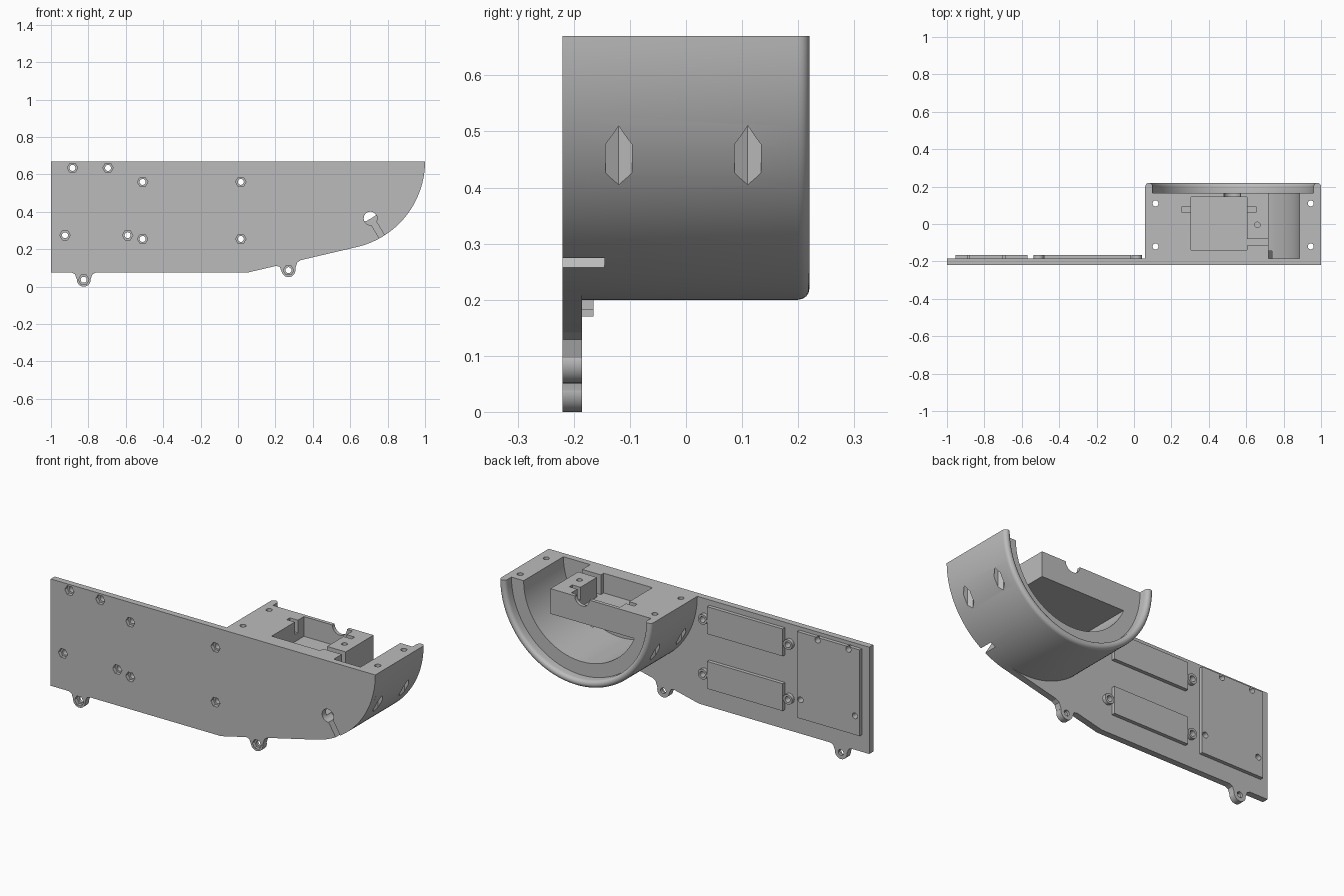
import bpy, bmesh
from math import sin, cos, pi, radians
from mathutils import Vector

cube = bpy.data.objects.get("Cube")
if cube:
    bpy.data.objects.remove(cube, do_unlink=True)

grey = bpy.data.materials.new("plain grey")
grey.use_nodes = True
GREY = (0.5, 0.5, 0.5, 1)
grey.diffuse_color = GREY
grey.node_tree.nodes["Principled BSDF"].inputs["Base Color"].default_value = GREY

CX, TOP = 0.53, 0.67           # cradle axis
R_OUT, R_IN, R_LIP = 0.47, 0.355, 0.43
FRONT, BACK, PAD = -0.22, -0.185, -0.165
SHELF, RIM = 0.165, 0.22


def make(name, bm):
    bmesh.ops.recalc_face_normals(bm, faces=bm.faces)
    me = bpy.data.meshes.new(name)
    bm.to_mesh(me)
    bm.free()
    me.materials.append(grey)
    ob = bpy.data.objects.new(name, me)
    bpy.context.collection.objects.link(ob)
    return ob


def prism(name, pts, lo, hi, axis="y"):
    """Extrude a 2D outline along y (outline in x, z) or z (outline in x, y)."""
    bm = bmesh.new()
    put = (lambda p: (p[0], lo, p[1])) if axis == "y" else (lambda p: (p[0], p[1], lo))
    face = bm.faces.new([bm.verts.new(put(p)) for p in pts])
    new = bmesh.ops.extrude_face_region(bm, geom=[face])["geom"]
    step = Vector((0, hi - lo, 0)) if axis == "y" else Vector((0, 0, hi - lo))
    bmesh.ops.translate(bm, vec=step, verts=[v for v in new if isinstance(v, bmesh.types.BMVert)])
    return make(name, bm)


def ring(x, y, r, n=24):
    return [(x + r * cos(2 * pi * i / n), y + r * sin(2 * pi * i / n)) for i in range(n)]


def rect(x0, x1, y0, y1):
    return [(x0, y0), (x1, y0), (x1, y1), (x0, y1)]


def arc(x, y, r, a, b, n):
    return [(x + r * cos(radians(a + (b - a) * i / n)),
             y + r * sin(radians(a + (b - a) * i / n))) for i in range(n + 1)]


def boolean(ob, others, op="DIFFERENCE"):
    bpy.context.view_layer.objects.active = ob
    for other in others:
        mod = ob.modifiers.new("cut", "BOOLEAN")
        mod.operation, mod.solver, mod.object = op, "EXACT", other
        bpy.ops.object.modifier_apply(modifier=mod.name)


def drop(obs):
    for ob in obs:
        bpy.data.objects.remove(ob, do_unlink=True)


# back plate with its two hanging eyelets
plate = prism("back_plate", [(-1, TOP), (-1, 0.075), (0.05, 0.075)]
              + arc(CX, TOP, R_OUT, -76.6, 0, 32), FRONT, BACK)
eyes = [(-0.825, 0.037, 0), (0.27, 0.088, 0.238)]
lugs = []
for x, z, slope in eyes:
    # flared neck, then the round eye
    neck = [(x + dx, z + dz + slope * dx) for dx, dz in
            ((-0.065, 0.06), (-0.065, 0.038), (-0.047, 0.03), (-0.036, 0),
             (0.036, 0), (0.047, 0.03), (0.065, 0.038), (0.065, 0.06))]
    lugs += [prism("neck", neck, FRONT, BACK), prism("eye", ring(x, z, 0.037, 32), FRONT, BACK)]
boolean(plate, lugs, "UNION")
drop(lugs)

# raised pads on the back of the plate
board_holes = [(-0.885, 0.635), (-0.695, 0.635), (-0.925, 0.275), (-0.59, 0.275)]
board_pad = prism("board_pad", rect(-0.955, -0.57, 0.17, 0.65), BACK, PAD)
motor_pads, motor_holes = [], []
for label, z in (("upper", 0.56), ("lower", 0.255)):
    pad = prism(label + "_motor_pad", rect(-0.48, -0.015, z - 0.072, z + 0.08), BACK, PAD)
    ears = [prism("ear", ring(x, z, 0.028), BACK, PAD) for x in (-0.51, 0.015)]
    boolean(pad, ears, "UNION")
    drop(ears)
    motor_pads.append(pad)
    motor_holes += [(-0.51, z), (0.015, z)]

# bolt holes with hexagonal nut pockets on the front
holes = board_holes + motor_holes + [e[:2] for e in eyes]
bolts = [prism("bolt", ring(x, z, 0.016), -0.3, -0.1) for x, z in holes]
nuts = [prism("nut", ring(x, z, 0.028, 6), -0.3, -0.2) for x, z in holes]

# half-round cradle, its section swept round the axis
section = [(R_IN, BACK), (R_OUT, BACK)] + arc(0.45, 0.2, 0.02, 0, 180, 8) \
    + [(R_LIP, SHELF), (R_IN, SHELF)]
bm = bmesh.new()
loops = []
STEPS = 72
for i in range(STEPS + 1):
    a = pi * i / STEPS
    loops.append([bm.verts.new((CX + r * cos(a), y, TOP - r * sin(a))) for r, y in section])
n = len(section)
for a, b in zip(loops, loops[1:]):
    for j in range(n):
        bm.faces.new((a[j], a[(j + 1) % n], b[(j + 1) % n], b[j]))
bm.faces.new(loops[0])
bm.faces.new(loops[-1])
cradle = make("cradle", bm)

# vertical screw holes with nut slots breaking through the curved side
screws = []
for x in (0.115, 0.945):
    for y in (-0.12, 0.11):
        screws += [prism("screw", ring(x, y, 0.016), 0.3, 0.7, "z"),
                   prism("slot", ring(x, y, 0.027, 6), 0.2, 0.54, "z")]

# keyhole for a cable, opening radially through the rim
d = Vector((0.51, -0.86)).normalized()
side = Vector((-d.y, d.x)) * 0.016
c = Vector((CX, TOP))
key = [prism("key_round", ring(0.708, 0.365, 0.036, 32), -0.3, -0.145),
       prism("key_slit", [tuple(c + d * 0.35 + side), tuple(c + d * 0.55 + side),
                          tuple(c + d * 0.55 - side), tuple(c + d * 0.35 - side)], -0.3, -0.145)]

# motor mount bridging the cradle
mount = prism("motor_mount", [(0.72, TOP), (0.72, 0.53), (0.206, 0.53)]
              + arc(CX, TOP, R_IN + 0.001, 203.2, 180, 8), BACK, SHELF)
pocket = [prism("pocket", rect(0.305, 0.605, -0.14, 0.145), 0.56, 0.7, "z"),
          prism("channel", rect(0.6, 0.75, -0.115, -0.08), 0.56, 0.7, "z"),
          prism("side_slots", rect(0.255, 0.655, 0.065, 0.092), 0.6, 0.7, "z"),
          prism("pilot", ring(0.66, -0.005, 0.015), 0.58, 0.7, "z"),
          prism("shaft_notch", ring(0.525, TOP, 0.045, 32), 0.1, 0.2)]

boolean(plate, bolts + nuts + key)
boolean(cradle, screws + key)
boolean(mount, pocket)
boolean(board_pad, bolts[:4])
for k, pad in enumerate(motor_pads):
    boolean(pad, bolts[4 + 2 * k:6 + 2 * k])
drop(bolts + nuts + screws + key + pocket)

# smooth curves, sharp edges
bpy.ops.object.select_all(action="DESELECT")
for ob in [plate, cradle, mount, board_pad] + motor_pads:
    ob.select_set(True)
bpy.context.view_layer.objects.active = plate
bpy.ops.object.shade_smooth_by_angle(angle=radians(30))
